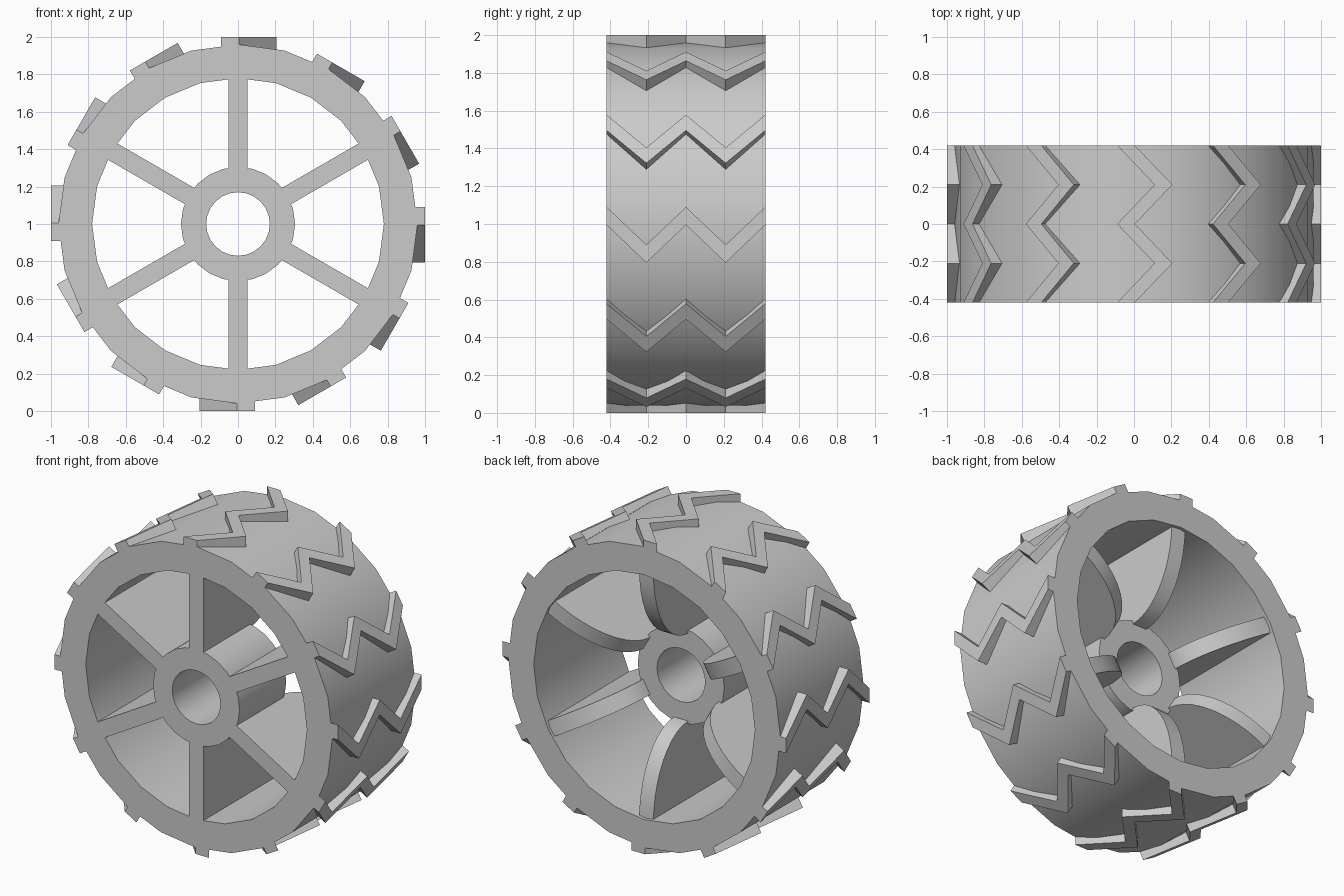
import bpy, bmesh
from math import sin, cos, pi, radians
from mathutils import Matrix

cube = bpy.data.objects.get("Cube")
if cube:
    bpy.data.objects.remove(cube, do_unlink=True)

HALF = 0.42      # half width of the wheel
SIDES = 24
CENTRE = Matrix.Translation((0, 0, 1))

grey = bpy.data.materials.new("wheel_grey")
grey.use_nodes = True
colour = (0.6, 0.6, 0.6, 1)
grey.diffuse_color = colour
grey.node_tree.nodes["Principled BSDF"].inputs["Base Color"].default_value = colour


def finish(name, bm, matrix=CENTRE, smooth=False):
    bmesh.ops.recalc_face_normals(bm, faces=bm.faces)
    mesh = bpy.data.meshes.new(name)
    bm.to_mesh(mesh)
    bm.free()
    mesh.materials.append(grey)
    obj = bpy.data.objects.new(name, mesh)
    bpy.context.collection.objects.link(obj)
    obj.matrix_world = matrix
    if smooth:
        bpy.ops.object.select_all(action="DESELECT")
        obj.select_set(True)
        bpy.context.view_layer.objects.active = obj
        bpy.ops.object.shade_smooth_by_angle(angle=radians(35))
    return obj


def ring(name, inner, outer, front, back):
    """Tube around the y axis."""
    bm = bmesh.new()
    profile = [(inner, front), (outer, front), (outer, back), (inner, back)]
    loops = []
    for i in range(SIDES):
        a = 2 * pi * i / SIDES
        loops.append([bm.verts.new((r * sin(a), y, r * cos(a))) for r, y in profile])
    for i in range(SIDES):
        p, q = loops[i], loops[(i + 1) % SIDES]
        for j in range(4):
            k = (j + 1) % 4
            bm.faces.new((p[j], p[k], q[k], q[j]))
    return finish(name, bm, smooth=True)


def prism(bm, outline, offset):
    """Extrude a closed outline by an offset."""
    face = bm.faces.new([bm.verts.new(p) for p in outline])
    new = bmesh.ops.extrude_face_region(bm, geom=[face])["geom"]
    verts = [v for v in new if isinstance(v, bmesh.types.BMVert)]
    bmesh.ops.translate(bm, verts=verts, vec=offset)


# Rim and hub
ring("rim", 0.78, 0.96, -HALF, HALF)
ring("hub", 0.17, 0.305, -HALF, 0.05)

# Spokes: flat in front, bulging back edge that deepens towards the rim
for i in range(6):
    arc = [pi / 2 * t / 10 for t in range(11)]
    outline = [(-0.05, -HALF, 0.8), (-0.05, -HALF, 0.28)]
    outline += [(-0.05, 0.05 + 0.35 * sin(t), 0.8 - 0.52 * cos(t)) for t in arc]
    bm = bmesh.new()
    prism(bm, outline, (0.1, 0, 0))
    turn = Matrix.Rotation(i * pi / 3, 4, "Y")
    finish(f"spoke_{i + 1}", bm, CENTRE @ turn, smooth=True)

# Zigzag tread cleats
for i in range(12):
    steps = [(-0.09 + 0.2 * (n % 2), HALF * (n / 2 - 1)) for n in range(5)]
    bm = bmesh.new()
    for (xa, ya), (xb, yb) in zip(steps, steps[1:]):
        prism(bm, [(xa, ya, 0.9), (xa + 0.095, ya, 0.9),
                   (xb + 0.095, yb, 0.9), (xb, yb, 0.9)], (0, 0, 0.1))
    # Join the four bars into one solid strip
    bmesh.ops.remove_doubles(bm, verts=bm.verts, dist=0.001)
    bm.faces.ensure_lookup_table()
    inner = [f for f in bm.faces if all(abs(v.co.y - f.verts[0].co.y) < 0.001 for v in f.verts)
             and abs(f.verts[0].co.y) < HALF - 0.01]
    bmesh.ops.delete(bm, geom=inner, context="FACES_ONLY")
    finish(f"tread_cleat_{i + 1}", bm, CENTRE @ Matrix.Rotation(i * pi / 6, 4, "Y"))
